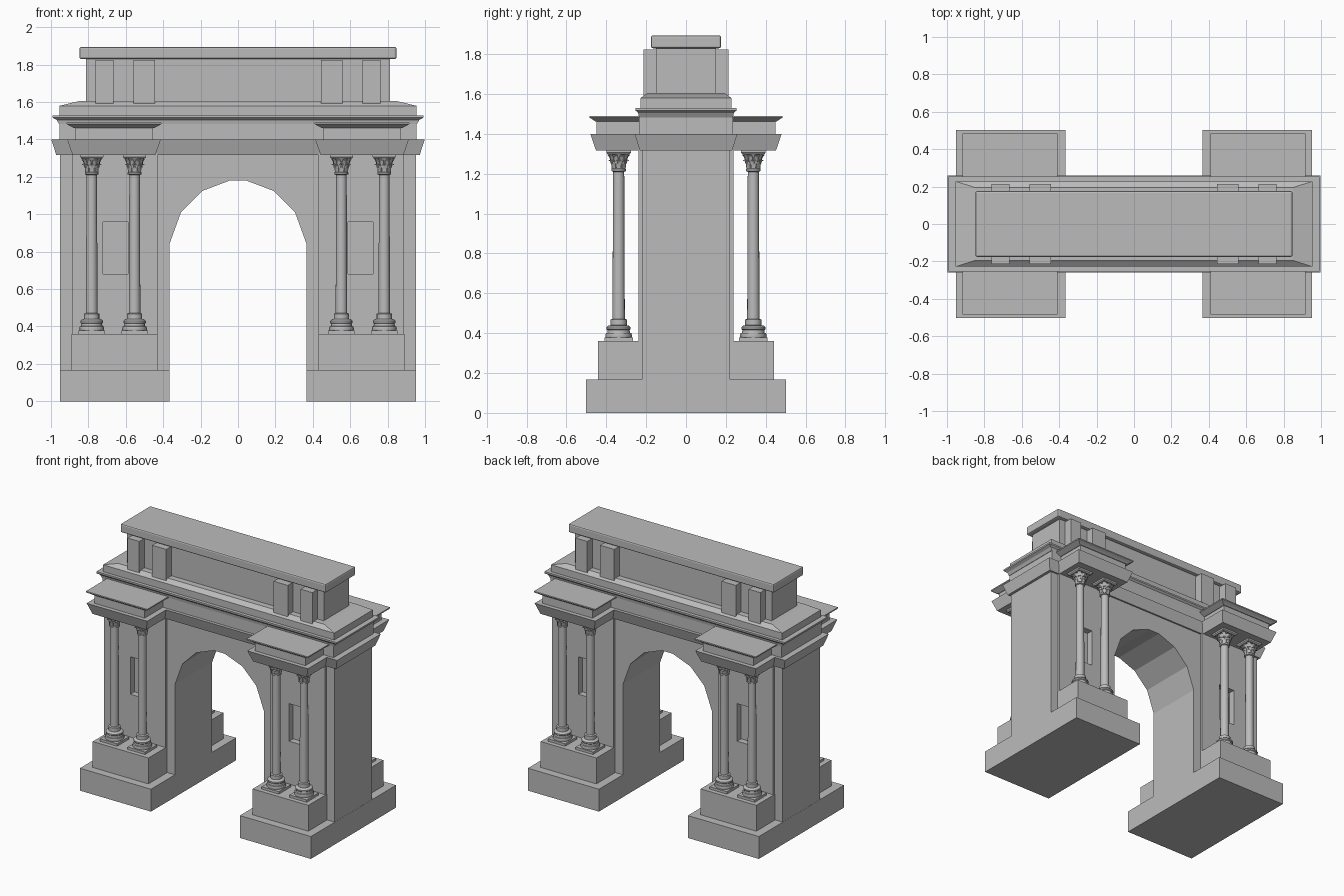
import bpy, bmesh
from math import sin, cos, pi

cube = bpy.data.objects.get("Cube")
if cube:
    bpy.data.objects.remove(cube, do_unlink=True)

stone = bpy.data.materials.new("grey_stone")
stone.use_nodes = True
COLOUR = (0.5, 0.5, 0.5, 1)
stone.diffuse_color = COLOUR
stone.node_tree.nodes["Principled BSDF"].inputs["Base Color"].default_value = COLOUR


def finish(name, bm, smooth=False):
    bmesh.ops.recalc_face_normals(bm, faces=bm.faces)
    mesh = bpy.data.meshes.new(name)
    bm.to_mesh(mesh)
    bm.free()
    mesh.materials.append(stone)
    obj = bpy.data.objects.new(name, mesh)
    bpy.context.collection.objects.link(obj)
    bpy.ops.object.select_all(action='DESELECT')
    obj.select_set(True)
    bpy.context.view_layer.objects.active = obj
    if smooth:
        bpy.ops.object.shade_smooth_by_angle(angle=0.7)
    return obj


def add_tiers(bm, cx, cy, tiers):
    """Stack of rectangles (half x, half y, z) bridged into a closed solid."""
    rings = [[bm.verts.new((cx + sx * hx, cy + sy * hy, z))
              for sx, sy in ((-1, -1), (1, -1), (1, 1), (-1, 1))]
             for hx, hy, z in tiers]
    for a, b in zip(rings, rings[1:]):
        for i in range(4):
            j = (i + 1) % 4
            bm.faces.new((a[i], a[j], b[j], b[i]))
    bm.faces.new(rings[0][::-1])
    bm.faces.new(rings[-1])


def block(name, cx, tiers, cy=0):
    bm = bmesh.new()
    add_tiers(bm, cx, cy, tiers)
    return finish(name, bm)


def add_lathe(bm, profile, sides=16):
    rings = [[bm.verts.new((r * cos(2 * pi * i / sides), r * sin(2 * pi * i / sides), z))
              for i in range(sides)] for r, z in profile]
    for a, b in zip(rings, rings[1:]):
        for i in range(sides):
            j = (i + 1) % sides
            bm.faces.new((a[i], a[j], b[j], b[i]))
    bm.faces.new(rings[0][::-1])
    bm.faces.new(rings[-1])


def add_leaf(bm, angle, z, height, r, flare, width):
    """Upright leaf that curls outward at its tip."""
    rows = []
    for t, out, w in ((0, 0, 0.8), (0.6, 0.15, 1), (0.95, 0.7, 0.9), (0.85, 1, 0.4)):
        for depth in (0, 0.005):
            rad = r + flare * out - depth
            rows.append([bm.verts.new((rad * cos(angle) - s * w * width * sin(angle),
                                       rad * sin(angle) + s * w * width * cos(angle),
                                       z + height * t)) for s in (-1, 1)])
    front, back = rows[0::2], rows[1::2]
    for k in range(3):
        f, g, b, c = front[k], front[k + 1], back[k], back[k + 1]
        bm.faces.new((f[0], f[1], g[1], g[0]))
        bm.faces.new((b[1], b[0], c[0], c[1]))
        bm.faces.new((f[0], g[0], c[0], b[0]))
        bm.faces.new((f[1], b[1], c[1], g[1]))
    bm.faces.new((front[3][0], front[3][1], back[3][1], back[3][0]))
    bm.faces.new((front[0][0], back[0][0], back[0][1], front[0][1]))


# Main wall with a faceted arch opening
half_arch = [(0.367, 0.84), (0.305, 1.01), (0.19, 1.125), (0.045, 1.18)]
outline = [(-0.952, 0.16), (-0.952, 1.49), (0.952, 1.49), (0.952, 0.16), (0.367, 0.16)]
outline += half_arch + [(-x, z) for x, z in reversed(half_arch)] + [(-0.367, 0.16)]
bm = bmesh.new()
face = bm.faces.new([bm.verts.new((x, -0.22, z)) for x, z in outline])
moved = bmesh.ops.extrude_face_region(bm, geom=[face])["geom"]
bmesh.ops.translate(bm, vec=(0, 0.44, 0),
                    verts=[v for v in moved if isinstance(v, bmesh.types.BMVert)])
wall = finish("arch_wall", bm)

# Raised panels behind the columns
bm = bmesh.new()
for sx in (-1, 1):
    for sy in (-1, 1):
        add_tiers(bm, sx * 0.658, sy * 0.219, [(0.228, 0.019, 0.16), (0.228, 0.019, 1.325)])
panels = finish("wall_panels", bm)

# Rectangular niches cut through panels into the wall
bm = bmesh.new()
for sx in (-1, 1):
    for sy in (-1, 1):
        add_tiers(bm, sx * 0.655, sy * 0.24, [(0.067, 0.05, 0.68), (0.067, 0.05, 0.96)])
cutter = finish("niche_cutter", bm)
cutter.hide_render = True
for target in (wall, panels):
    mod = target.modifiers.new("niches", 'BOOLEAN')
    mod.operation = 'DIFFERENCE'
    mod.solver = 'EXACT'
    mod.object = cutter
    bpy.context.view_layer.objects.active = target
    bpy.ops.object.modifier_apply(modifier=mod.name)
bpy.data.objects.remove(cutter, do_unlink=True)

# Pier bases, column pedestals and projecting entablature blocks
for side, sx in (("right", -1), ("left", 1)):
    block(side + "_pier_base", sx * 0.66, [(0.293, 0.502, 0), (0.293, 0.502, 0.167)])
    block(side + "_column_pedestal", sx * 0.66, [(0.23, 0.442, 0.16), (0.23, 0.442, 0.36)])
    block(side + "_block_architrave", sx * 0.663, [(0.222, 0.452, 1.318), (0.25, 0.48, 1.4)])
    block(side + "_block_frieze", sx * 0.663, [(0.208, 0.45, 1.395), (0.208, 0.45, 1.47)])
    block(side + "_block_cornice", sx * 0.663,
          [(0.217, 0.455, 1.462), (0.235, 0.468, 1.472), (0.253, 0.485, 1.482),
           (0.253, 0.485, 1.491)])

# Continuous entablature around the wall
block("main_architrave", 0, [(0.972, 0.232, 1.318), (0.998, 0.258, 1.4)])
block("main_frieze", 0, [(0.954, 0.236, 1.39), (0.954, 0.236, 1.487)])
block("main_cornice", 0, [(0.957, 0.236, 1.483), (0.97, 0.24, 1.505),
                          (0.992, 0.253, 1.517), (0.992, 0.253, 1.529)])

# Attic storey
block("attic_plinth", 0, [(0.954, 0.228, 1.52), (0.954, 0.228, 1.58), (0.85, 0.195, 1.605)])
block("attic_body", 0, [(0.813, 0.15, 1.59), (0.813, 0.15, 1.835)])
for side, sx in (("right", -1), ("left", 1)):
    for place, x, half in (("outer", 0.714, 0.048), ("inner", 0.502, 0.058)):
        block(f"{side}_{place}_attic_pilaster", sx * x,
              [(half, 0.213, 1.585), (half, 0.213, 1.825)])
cap = block("attic_cap", 0, [(0.848, 0.176, 1.83), (0.848, 0.176, 1.895)])
bevel = cap.modifiers.new("rounded_edges", 'BEVEL')
bevel.width = 0.01
bevel.segments = 2

# One column with moulded base and leafy capital, shared by all eight
bm = bmesh.new()
add_tiers(bm, 0, 0, [(0.071, 0.071, 0.355), (0.071, 0.071, 0.378)])
add_lathe(bm, [(0.064, 0.375), (0.067, 0.387), (0.064, 0.4), (0.057, 0.402), (0.055, 0.415),
               (0.06, 0.42), (0.06, 0.43), (0.052, 0.438), (0.041, 0.44), (0.041, 0.468),
               (0.031, 0.472), (0.028, 1.21), (0.037, 1.214), (0.037, 1.224), (0.03, 1.228),
               (0.034, 1.27), (0.05, 1.3)])
for tier in range(2):
    for k in range(8):
        add_leaf(bm, (k + tier / 2) * pi / 4, 1.226 + 0.025 * tier, 0.045,
                 0.035 + 0.005 * tier, 0.018, 0.014)
for k in range(4):
    add_leaf(bm, (k + 0.5) * pi / 2, 1.262, 0.042, 0.046, 0.03, 0.012)
add_tiers(bm, 0, 0, [(0.055, 0.055, 1.298), (0.062, 0.062, 1.306), (0.062, 0.062, 1.322)])
column = finish("column", bm, smooth=True)
first = True
for side, sx in (("right", -1), ("left", 1)):
    for end, sy in (("front", -1), ("back", 1)):
        for place, x in (("inner", 0.553), ("outer", 0.782)):
            obj = column if first else column.copy()
            if not first:
                bpy.context.collection.objects.link(obj)
            first = False
            obj.name = f"{side}_{end}_{place}_column"
            obj.location = (sx * x, sy * 0.338, 0)
